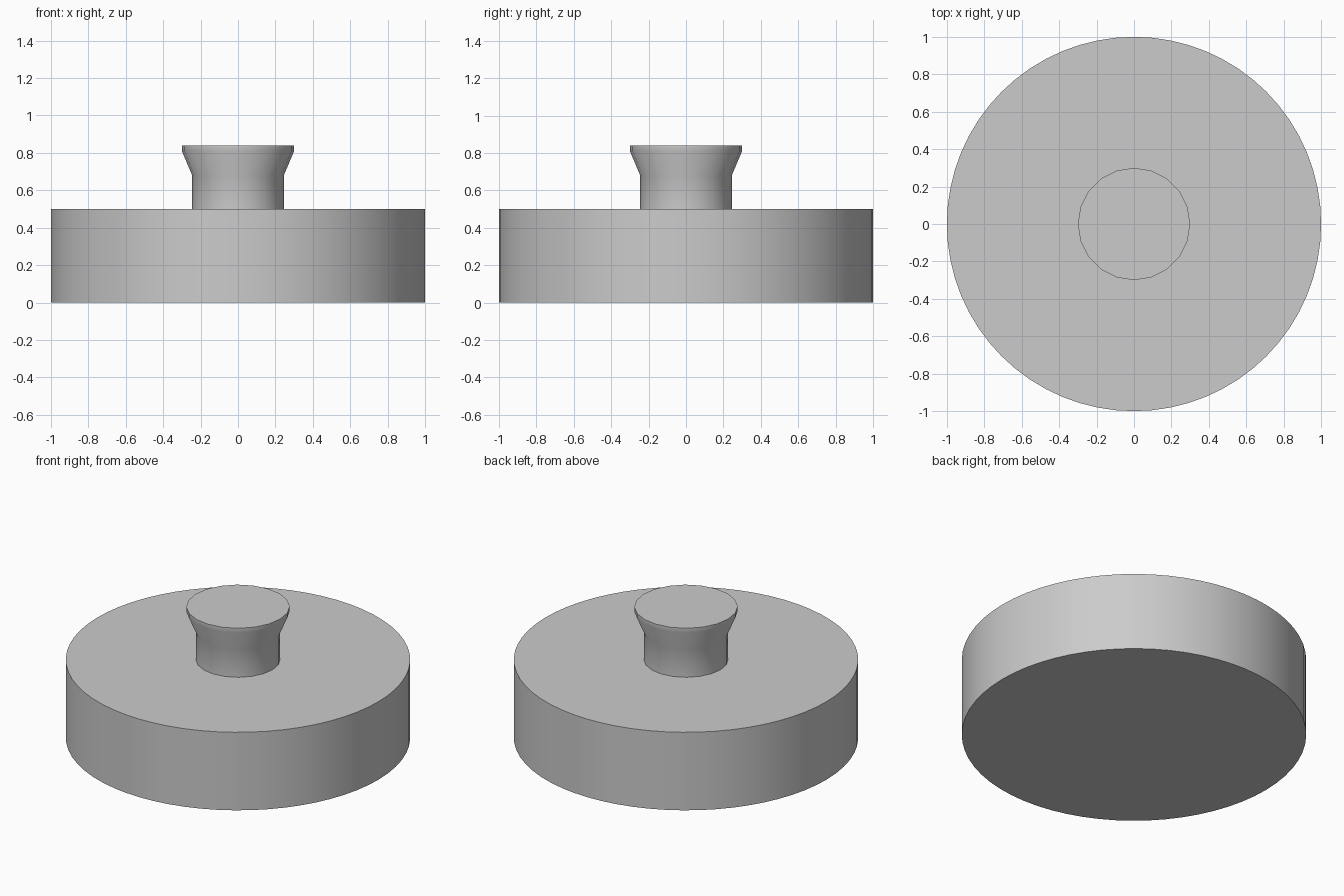
import bpy
import bmesh
import math
from mathutils import Matrix, Vector

cube = bpy.data.objects.get("Cube")
if cube:
    bpy.data.objects.remove(cube, do_unlink=True)

grey = bpy.data.materials.new("plain grey")
grey.use_nodes = True
colour = (0.6, 0.6, 0.6, 1)
grey.diffuse_color = colour
grey.node_tree.nodes["Principled BSDF"].inputs["Base Color"].default_value = colour


def turned(name, profile, sides):
    """Closed solid turned around z from (radius, height) points."""
    bm = bmesh.new()
    rings = []
    for radius, z in profile:
        ring = bmesh.ops.create_circle(
            bm, segments=sides, radius=radius,
            matrix=Matrix.Translation(Vector((0, 0, z))))["verts"]
        rings.append(ring)
    for low, high in zip(rings, rings[1:]):
        for i in range(sides):
            j = (i + 1) % sides
            bm.faces.new((low[i], low[j], high[j], high[i]))
    bm.faces.new(rings[0])
    bm.faces.new(rings[-1])
    bmesh.ops.recalc_face_normals(bm, faces=bm.faces)
    mesh = bpy.data.meshes.new(name)
    bm.to_mesh(mesh)
    bm.free()
    mesh.materials.append(grey)
    obj = bpy.data.objects.new(name, mesh)
    bpy.context.collection.objects.link(obj)
    bpy.ops.object.select_all(action="DESELECT")
    obj.select_set(True)
    bpy.context.view_layer.objects.active = obj
    bpy.ops.object.shade_smooth_by_angle(angle=math.radians(35))
    return obj


# Broad round body
turned("body", [(1, 0), (1, 0.5)], 64)

# Knob: straight neck, flared collar and short rim
turned("knob", [(0.245, 0.5), (0.245, 0.68), (0.3, 0.81), (0.3, 0.84)], 20)
